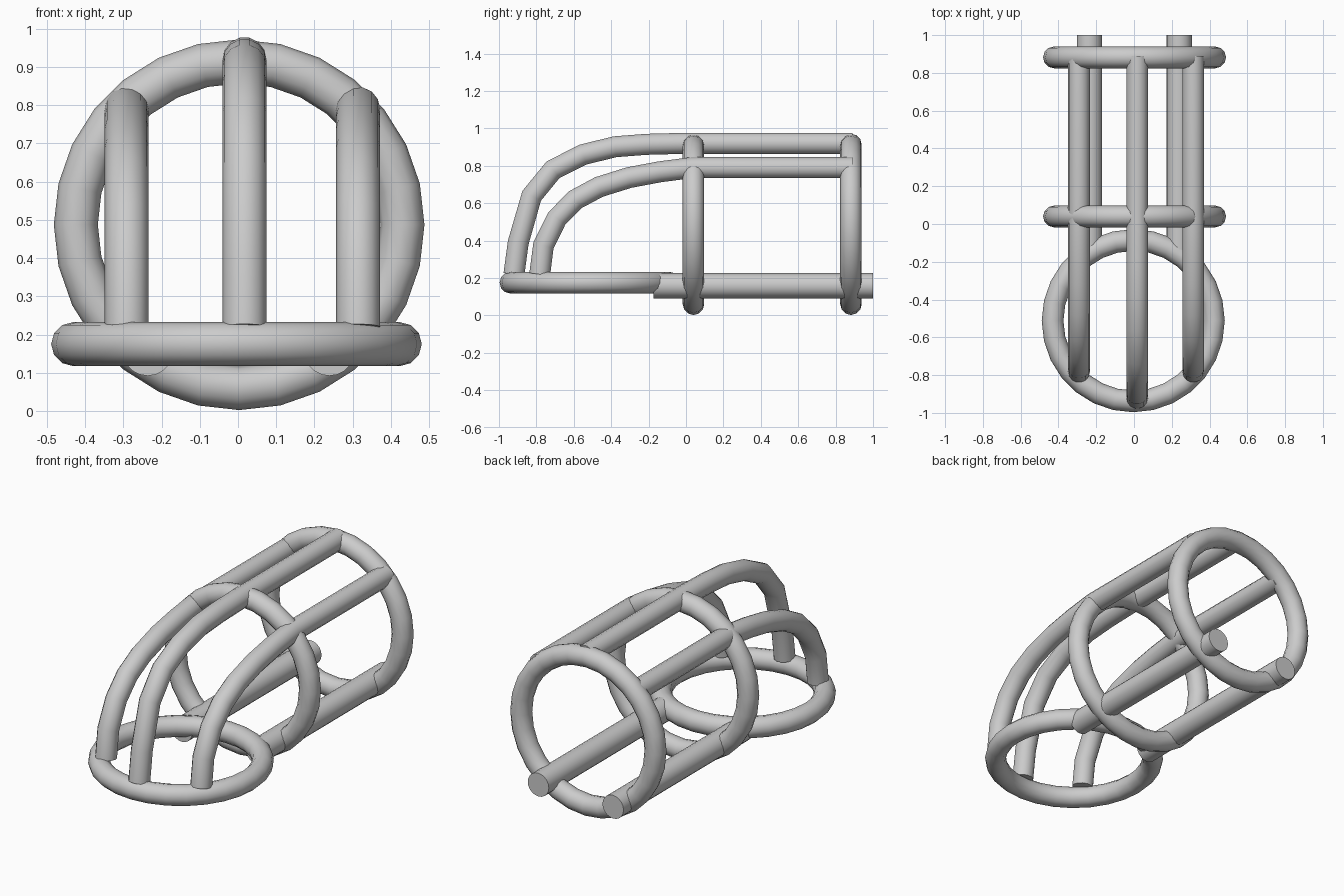
import bpy
from math import pi, radians

if "Cube" in bpy.data.objects:
    bpy.data.objects.remove(bpy.data.objects["Cube"])

TUBE = 0.0575


def smooth(ob, name):
    ob.name = name
    bpy.ops.object.shade_smooth_by_angle(angle=radians(40))


def ring(name, loc, upright):
    bpy.ops.mesh.primitive_torus_add(
        location=loc, rotation=(pi / 2 if upright else 0, 0, 0),
        major_segments=28, minor_segments=12,
        major_radius=0.427, minor_radius=TUBE)
    ob = bpy.context.object
    # put a vertex at the top and bottom of the loop
    smooth(ob, name)


def bent_tube(name, x, path):
    cu = bpy.data.curves.new(name, 'CURVE')
    cu.dimensions = '3D'
    cu.bevel_depth = TUBE
    cu.bevel_resolution = 5
    cu.use_fill_caps = True
    sp = cu.splines.new('POLY')
    sp.points.add(len(path) - 1)
    for p, (y, z) in zip(sp.points, path):
        p.co = (x, y, z, 1)
    ob = bpy.data.objects.new(name, cu)
    bpy.context.collection.objects.link(ob)
    bpy.ops.object.select_all(action='DESELECT')
    ob.select_set(True)
    bpy.context.view_layer.objects.active = ob
    bpy.ops.object.convert(target='MESH')
    smooth(bpy.context.object, name)


# Upright hoops and the flat front hoop
ring("front_hoop", (0.003, 0.04, 0.487), True)
ring("rear_hoop", (0.003, 0.882, 0.487), True)
ring("flat_nose_hoop", (-0.004, -0.512, 0.175), False)

# Lower rails
for side, x in (("left", -0.236), ("right", 0.239)):
    bpy.ops.mesh.primitive_cylinder_add(
        vertices=20, radius=0.067, depth=1.175,
        location=(x, 0.4125, 0.159), rotation=(pi / 2, 0, 0))
    smooth(bpy.context.object, side + "_lower_rail")

# Upper bars that run straight, then curve down to the nose hoop
bent_tube("centre_bar", 0.017, [
    (-0.92, 0.22), (-0.897, 0.39), (-0.825, 0.64), (-0.71, 0.78),
    (-0.55, 0.86), (-0.38, 0.902), (-0.21, 0.915), (-0.02, 0.92), (0.89, 0.92)])
side_path = [
    (-0.782, 0.22), (-0.762, 0.375), (-0.69, 0.52), (-0.59, 0.62),
    (-0.465, 0.687), (-0.305, 0.737), (-0.14, 0.768), (0.03, 0.79), (0.89, 0.79)]
bent_tube("left_bar", -0.291, side_path)
bent_tube("right_bar", 0.314, side_path)
